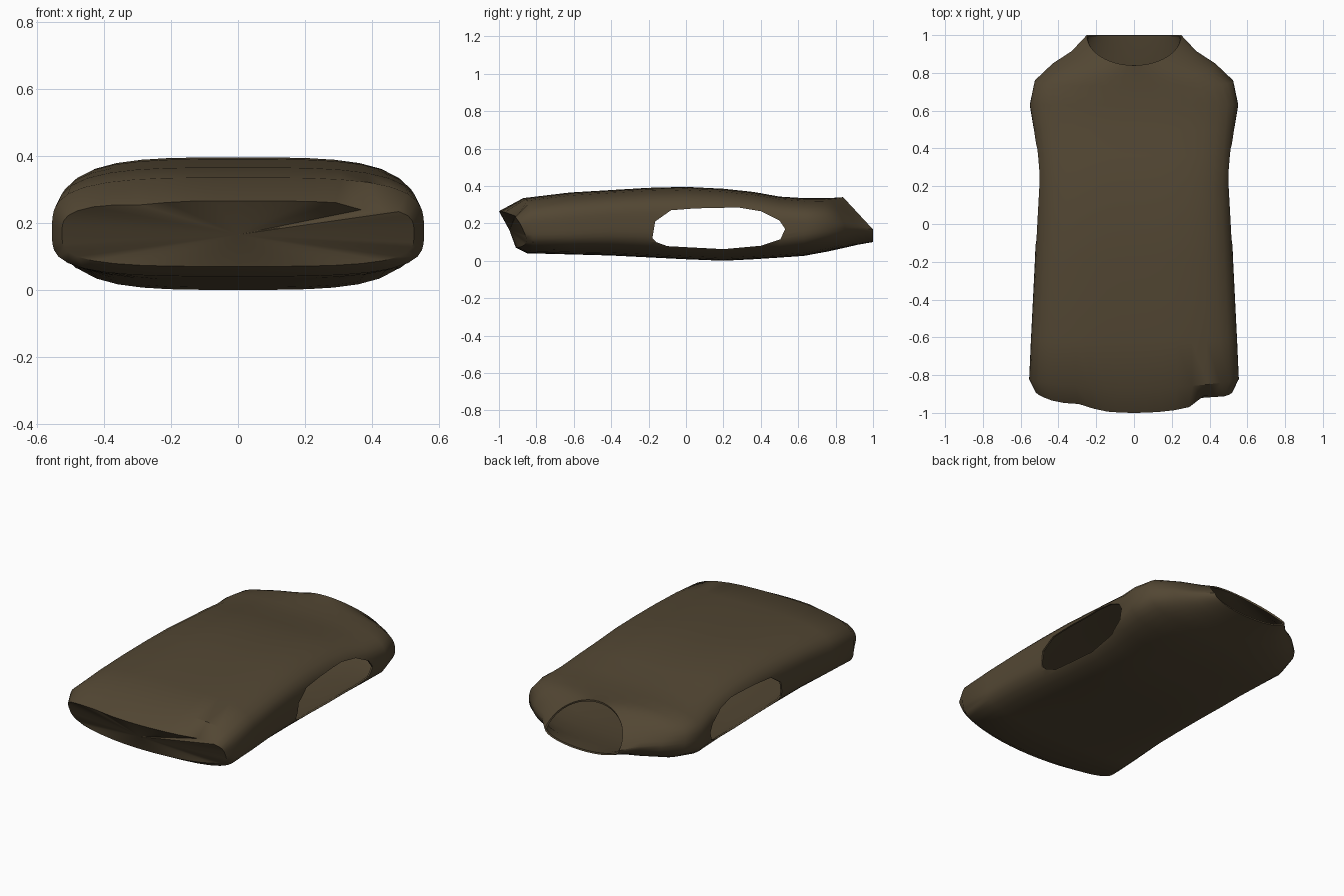
import bpy, bmesh, math

if "Cube" in bpy.data.objects:
    bpy.data.objects.remove(bpy.data.objects["Cube"])

fabric = bpy.data.materials.new("olive brown fabric")
fabric.diffuse_color = (0.085, 0.062, 0.033, 1)
fabric.use_nodes = True
fabric.node_tree.nodes["Principled BSDF"].inputs["Base Color"].default_value = fabric.diffuse_color


def make_object(name, bm):
    bmesh.ops.recalc_face_normals(bm, faces=bm.faces[:])
    me = bpy.data.meshes.new(name)
    bm.to_mesh(me)
    bm.free()
    ob = bpy.data.objects.new(name, me)
    bpy.context.collection.objects.link(ob)
    return ob


# Cross-sections from hem to neck:
# y, half width, z low, z high, squareness, lean, bow, side height fraction
SECTIONS = [
    (-0.955, 0.525, 0.07, 0.265, 3.6, -0.045, 0.30, 0.5),
    (-0.86, 0.555, 0.04, 0.335, 3.6, -0.01, 0.13, 0.45),
    (-0.62, 0.546, 0.034, 0.365, 3.6, 0, 0, 0.45),
    (-0.40, 0.535, 0.028, 0.378, 3.6, 0, 0, 0.5),
    (-0.20, 0.525, 0.018, 0.39, 3.6, 0, 0, 0.5),
    (0.00, 0.517, 0.008, 0.395, 3.6, 0, 0, 0.5),
    (0.20, 0.512, 0.0, 0.385, 3.6, 0, 0, 0.5),
    (0.36, 0.518, 0.008, 0.368, 3.6, 0, 0, 0.5),
    (0.50, 0.53, 0.017, 0.343, 3.6, 0, 0, 0.5),
    (0.63, 0.552, 0.026, 0.335, 3.2, 0, 0, 0.5),
    (0.76, 0.525, 0.05, 0.335, 3.0, -0.03, 0, 0.5),
    (0.85, 0.43, 0.07, 0.336, 2.6, -0.07, 0, 0.45),
    (0.915, 0.33, 0.085, 0.338, 2.2, -0.10, 0, 0.38),
    (1.00, 0.25, 0.10, 0.34, 2.0, -0.16, 0, 0.28),
]
N = 48

# Vest body: lofted shell, closed at the hem, open at the neck
bm = bmesh.new()
rings = []
for k, (y, w, lo, hi, n, lean, bow, frac) in enumerate(SECTIONS):
    zc = lo + frac * (hi - lo)
    ring = []
    for i in range(N):
        c, s = math.cos(2 * math.pi * i / N), math.sin(2 * math.pi * i / N)
        r = (abs(c) ** n + abs(s) ** n) ** (-1 / n)
        x, v = w * r * c, r * s
        z = zc + v * ((hi - zc) if v > 0 else (zc - lo))
        # neck leans only on the front panel, hem leans both ways
        yy = y + lean * (v if k < 2 else max(0, v)) + bow * x * x
        if k == 0 and v > 0.6:   # creased folds on the hem
            dent = math.exp(-((x - 0.39) / 0.06) ** 2) + 0.4 * math.exp(-((x + 0.29) / 0.08) ** 2)
            yy += 0.05 * dent
            z -= 0.02 * dent
        ring.append(bm.verts.new((x, yy, z)))
    rings.append(ring)
for a, b in zip(rings, rings[1:]):
    for i in range(N):
        j = (i + 1) % N
        bm.faces.new((a[i], a[j], b[j], b[i]))
centre = bm.verts.new((0, -0.945, 0.165))
for i in range(N):
    bm.faces.new((rings[0][(i + 1) % N], rings[0][i], centre))
vest = make_object("vest_body", bm)
vest.data.materials.append(fabric)

# Armhole cutter running across the body
HOLE = [(-0.18, 0.12), (-0.165, 0.21), (-0.08, 0.27), (0.05, 0.28), (0.28, 0.285),
        (0.4, 0.265), (0.5, 0.215), (0.53, 0.17), (0.505, 0.115), (0.4, 0.08),
        (0.2, 0.062), (-0.1, 0.078), (-0.16, 0.1)]
bm = bmesh.new()
ends = [[bm.verts.new((x, y, z)) for y, z in HOLE] for x in (-0.8, 0.8)]
for e in ends:
    bm.faces.new(e)
for i in range(len(HOLE)):
    j = (i + 1) % len(HOLE)
    bm.faces.new((ends[0][i], ends[0][j], ends[1][j], ends[1][i]))
cutter = make_object("armhole_cutter", bm)
cutter.hide_render = True

# Fabric thickness, then armholes
solid = vest.modifiers.new("thickness", 'SOLIDIFY')
solid.thickness = 0.01
solid.offset = -1
cut = vest.modifiers.new("armholes", 'BOOLEAN')
cut.operation = 'DIFFERENCE'
cut.solver = 'EXACT'
cut.object = cutter
bpy.context.view_layer.update()
dg = bpy.context.evaluated_depsgraph_get()
mesh = bpy.data.meshes.new_from_object(vest.evaluated_get(dg))
vest.modifiers.clear()
vest.data = mesh
bpy.data.objects.remove(cutter)

bpy.ops.object.select_all(action='DESELECT')
vest.select_set(True)
bpy.context.view_layer.objects.active = vest
bpy.ops.object.shade_smooth_by_angle(angle=math.radians(40))
